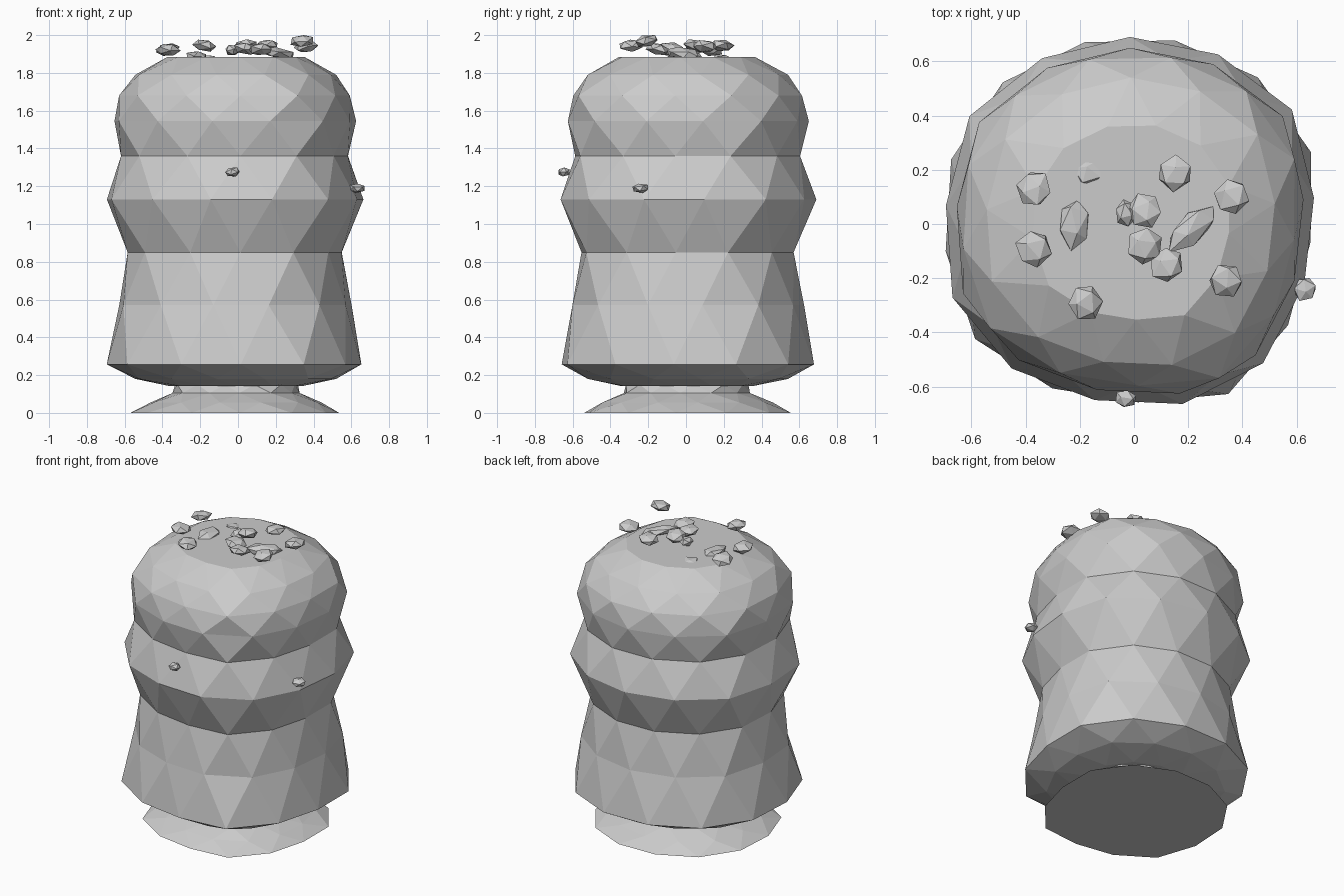
import bpy, bmesh, math, random
from mathutils import Vector, Euler

if "Cube" in bpy.data.objects:
    bpy.data.objects.remove(bpy.data.objects["Cube"])

random.seed(4)
SIDES = 13
STEP = 2 * math.pi / SIDES
# lumpy cross-section: relative radius every 30 degrees
LUMPS = [.66, .735, .71, .70, .71, .74, .70, .745, .69, .665, .73, .685]


def lump(a):
    t = (math.degrees(a) % 360) / 30
    i = int(t)
    f = t - i
    return (LUMPS[i % 12] * (1 - f) + LUMPS[(i + 1) % 12] * f) / .70


def finish(bm, name):
    bmesh.ops.recalc_face_normals(bm, faces=bm.faces)
    me = bpy.data.meshes.new(name)
    bm.to_mesh(me)
    bm.free()
    ob = bpy.data.objects.new(name, me)
    bpy.context.collection.objects.link(ob)
    return ob


def faceted_stack(name, profile, odd):
    """Closed stack of rings, each turned half a side, joined by triangles."""
    bm = bmesh.new()
    rings = []
    for k, (r, z) in enumerate(profile):
        shift = (k + odd) % 2
        ring = []
        for i in range(SIDES):
            a = math.radians(-61) + (i + shift * .5) * STEP
            rr = r * lump(a)
            ring.append(bm.verts.new((rr * math.cos(a), rr * math.sin(a), z)))
        rings.append((ring, shift))
    for (lo, s), (hi, _) in zip(rings, rings[1:]):
        for i in range(SIDES):
            j = (i + 1) % SIDES
            if s == 0:
                bm.faces.new((lo[i], lo[j], hi[i]))
                bm.faces.new((hi[i], lo[j], hi[j]))
            else:
                bm.faces.new((lo[i], hi[j], hi[i]))
                bm.faces.new((lo[i], lo[j], hi[j]))
    bm.faces.new(rings[0][0])
    bm.faces.new(rings[-1][0])
    return finish(bm, name)


def pebble(name, loc, size, turn=0):
    bm = bmesh.new()
    bmesh.ops.create_icosphere(bm, subdivisions=1, radius=1)
    spin = Euler([random.uniform(0, 6) for _ in range(3)]).to_matrix()
    flat = Euler((random.uniform(-.2, .2), random.uniform(-.2, .2),
                  math.radians(turn))).to_matrix()
    for v in bm.verts:
        p = spin @ v.co * random.uniform(.95, 1.1)
        p = Vector((p.x * size[0], p.y * size[1], p.z * size[2]))
        v.co = flat @ p + Vector(loc)
        v.co.z = min(v.co.z, 2.0)
    return finish(bm, name)


# flared foot
faceted_stack("foot", [(.565, 0), (.46, .055), (.345, .105), (.33, .15)], 0)

# main body with bulges and flat top
faceted_stack("body", [(.36, .142), (.54, .18), (.69, .257), (.625, .57),
                       (.58, .85), (.69, 1.13), (.615, 1.36), (.65, 1.545),
                       (.625, 1.68), (.54, 1.79), (.37, 1.885)], 0)

# loose pebbles on the top
for i, (x, y, z) in enumerate([
        (-.37, .13, 1.925), (-.37, -.09, 1.92), (-.18, -.29, 1.945),
        (.34, -.21, 1.97), (.36, .10, 1.94), (.15, .19, 1.945),
        (.04, .05, 1.945), (.12, -.15, 1.925), (.04, -.08, 1.93)]):
    pebble(f"top_pebble_{i}", (x, y, z), (.066, .068, .033))
pebble("top_pebble_small", (-.03, .04, 1.92), (.04, .05, .03))

# pebbles half sunk in the top
pebble("sunk_pebble_left", (-.22, 0, 1.885), (.06, .095, .03))
pebble("sunk_pebble_right", (.21, -.02, 1.905), (.12, .055, .03), 42)
pebble("sunk_pebble_back", (-.17, .20, 1.87), (.06, .06, .025))

# small pebbles on the sides
pebble("side_pebble_front", (-.03, -.645, 1.275), (.042, .034, .025))
pebble("side_pebble_right", (.63, -.24, 1.19), (.044, .046, .025))
